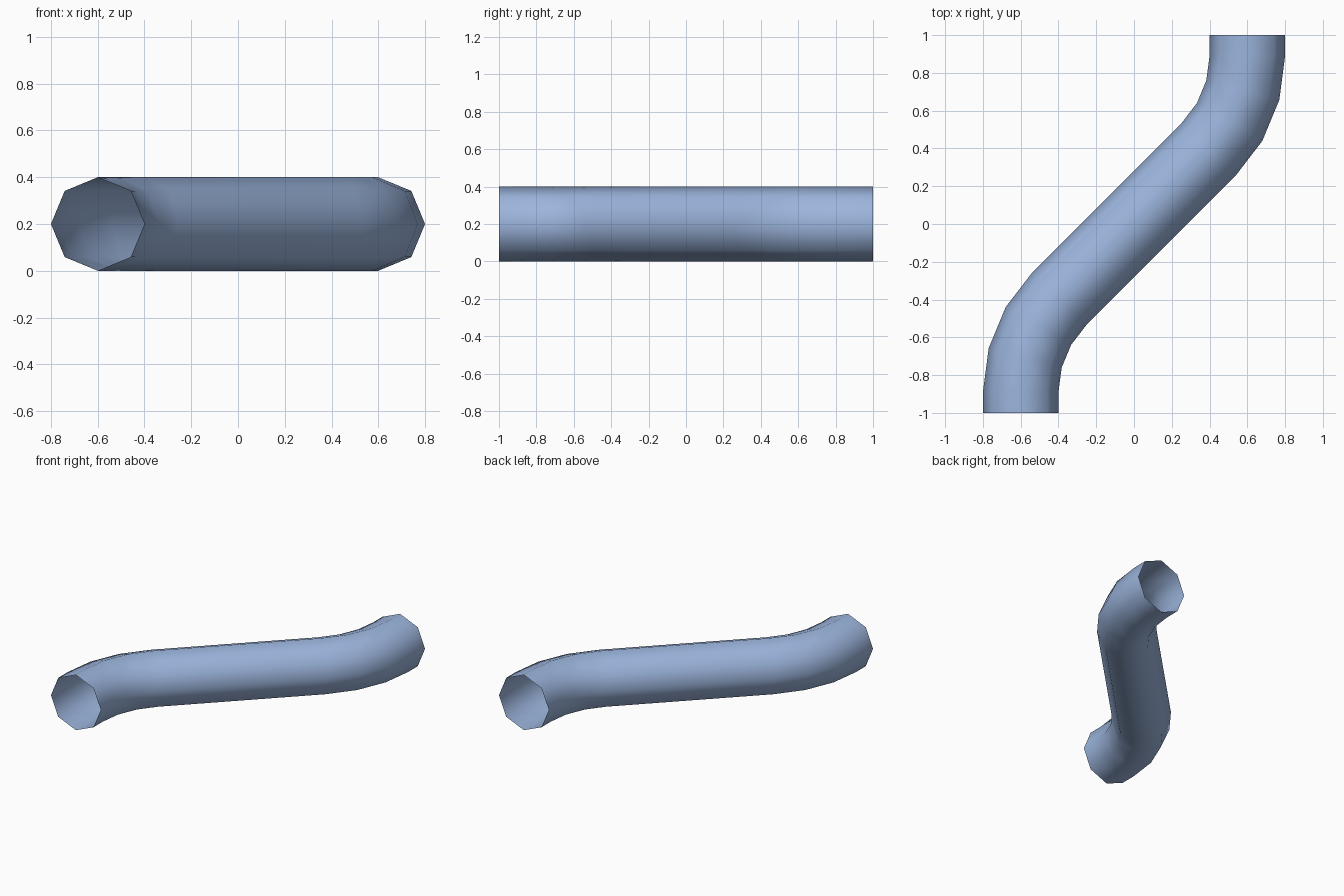
import bpy
import bmesh
from math import sin, cos, pi, radians
from mathutils import Vector

cube = bpy.data.objects.get("Cube")
if cube:
    bpy.data.objects.remove(cube, do_unlink=True)

RADIUS, SIDES = 0.2, 8
BEND, STEPS = 0.7, 3
BEND_X, BEND_Y = 0.1, -0.89

blue = bpy.data.materials.new("light_blue")
blue.use_nodes = True
colour = (0.33, 0.46, 0.72, 1.0)
blue.diffuse_color = colour
blue.node_tree.nodes["Principled BSDF"].inputs["Base Color"].default_value = colour

# Centre path as (point, heading): open end, bend, then the same half turned around
half = [(Vector((BEND_X - BEND, -1, 0)), 0.0)]
for i in range(STEPS + 1):
    a = radians(45) * i / STEPS
    half.append((Vector((BEND_X - BEND * cos(a), BEND_Y + BEND * sin(a), 0)), a))
path = half + [(-p, a) for p, a in reversed(half)]

# Open octagonal tube swept along the path
bm = bmesh.new()
rings = []
for p, heading in path:
    side = Vector((cos(heading), -sin(heading), 0))
    ring = []
    for j in range(SIDES):
        t = 2 * pi * j / SIDES
        offset = side * cos(t) + Vector((0, 0, sin(t)))
        ring.append(bm.verts.new(p + offset * RADIUS + Vector((0, 0, RADIUS))))
    rings.append(ring)
for r0, r1 in zip(rings, rings[1:]):
    for j in range(SIDES):
        k = (j + 1) % SIDES
        face = bm.faces.new((r0[j], r1[j], r1[k], r0[k]))
        face.smooth = True

mesh = bpy.data.meshes.new("bent_pipe")
bm.to_mesh(mesh)
bm.free()
mesh.materials.append(blue)
pipe = bpy.data.objects.new("bent_pipe", mesh)
bpy.context.collection.objects.link(pipe)
